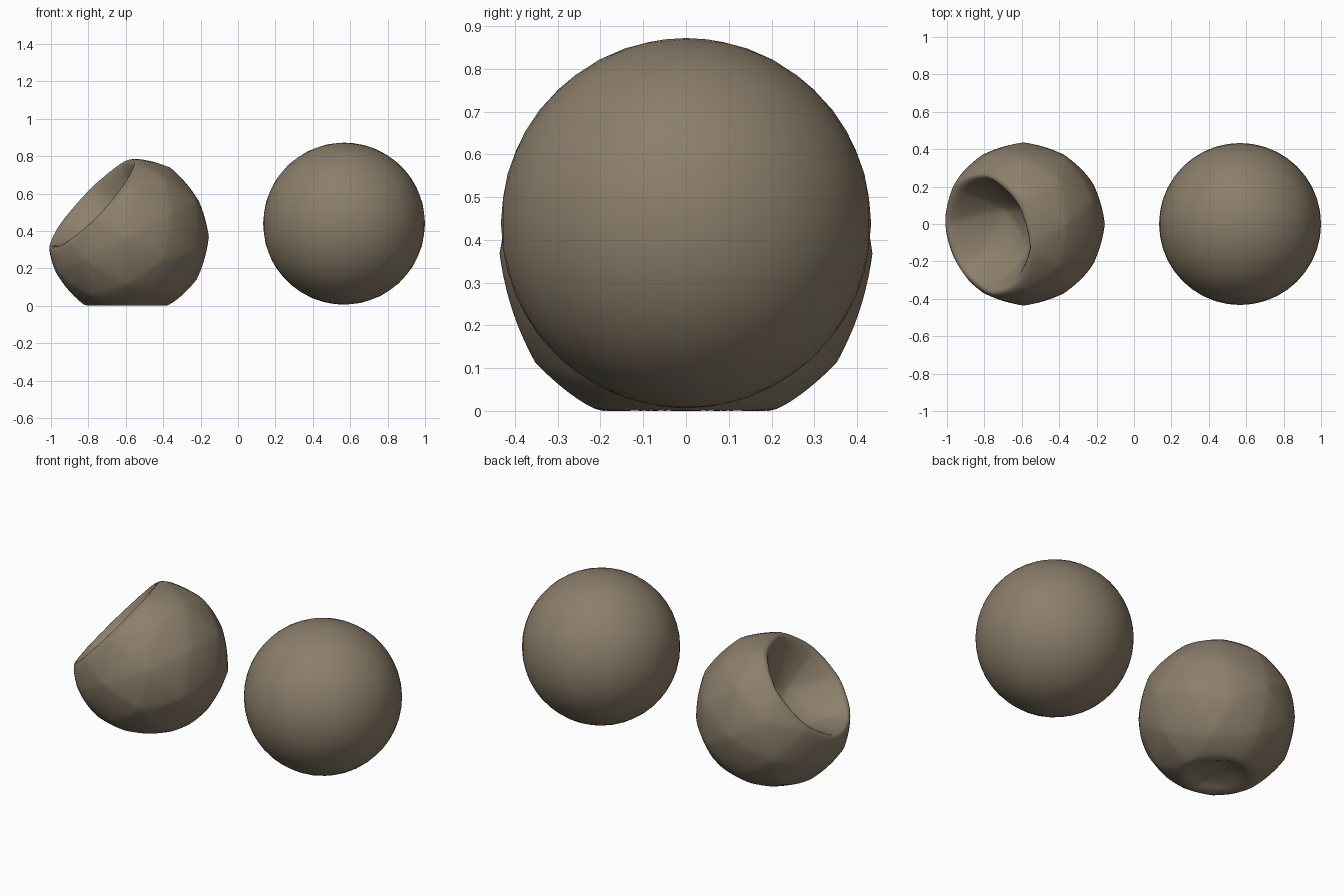
import bpy, bmesh, math
from mathutils import Vector, Matrix

old = bpy.data.objects.get("Cube")
if old:
    bpy.data.objects.remove(old, do_unlink=True)

# Single clay-brown material
clay = bpy.data.materials.new("clay_brown")
clay.use_nodes = True
colour = (0.26, 0.21, 0.145, 1)
clay.diffuse_color = colour
shader = clay.node_tree.nodes["Principled BSDF"]
shader.inputs["Base Color"].default_value = colour
shader.inputs["Roughness"].default_value = 0.8


def finish(bm, name, location):
    mesh = bpy.data.meshes.new(name)
    bmesh.ops.recalc_face_normals(bm, faces=bm.faces)
    bm.to_mesh(mesh)
    bm.free()
    mesh.materials.append(clay)
    mesh.shade_smooth()
    obj = bpy.data.objects.new(name, mesh)
    obj.location = location
    bpy.context.collection.objects.link(obj)
    return obj


def dent(bm, axis, rim, depth_ratio, lip):
    """Fold the cap beyond the rim plane inward, with a rounded lip."""
    axis = Vector(axis).normalized()
    a, b = (1 - depth_ratio) / 2, (1 + depth_ratio) / 2
    for v in bm.verts:
        d = v.co.dot(axis) - rim
        if d > -0.2:
            v.co += axis * (a * d - b * math.hypot(d, lip) - d)


# Intact ball
bm = bmesh.new()
bmesh.ops.create_icosphere(bm, subdivisions=4, radius=0.433)
finish(bm, "round_ball", (0.567, 0, 0.439))

# Deflated ball: slightly faceted sphere with one large and one small dent
radius = 0.436
bm = bmesh.new()
bmesh.ops.create_icosphere(bm, subdivisions=2, radius=radius,
                           matrix=Matrix.Rotation(math.pi / 2, 4, 'Y'))
bmesh.ops.subdivide_edges(bm, edges=bm.edges, cuts=11, use_grid_fill=True)
bmesh.ops.triangulate(bm, faces=[f for f in bm.faces if len(f.verts) > 4])
for v in bm.verts:
    v.co = v.co.lerp(v.co.normalized() * radius, 0.6)
dent(bm, (-0.71, -0.2, 0.67), 0.3, 2.2, 0.026)
dent(bm, (0, 0, -1), 0.388, 1.5, 0.016)
floor = min(v.co.z for v in bm.verts)
finish(bm, "deflated_ball", (-0.592, 0, -floor))
